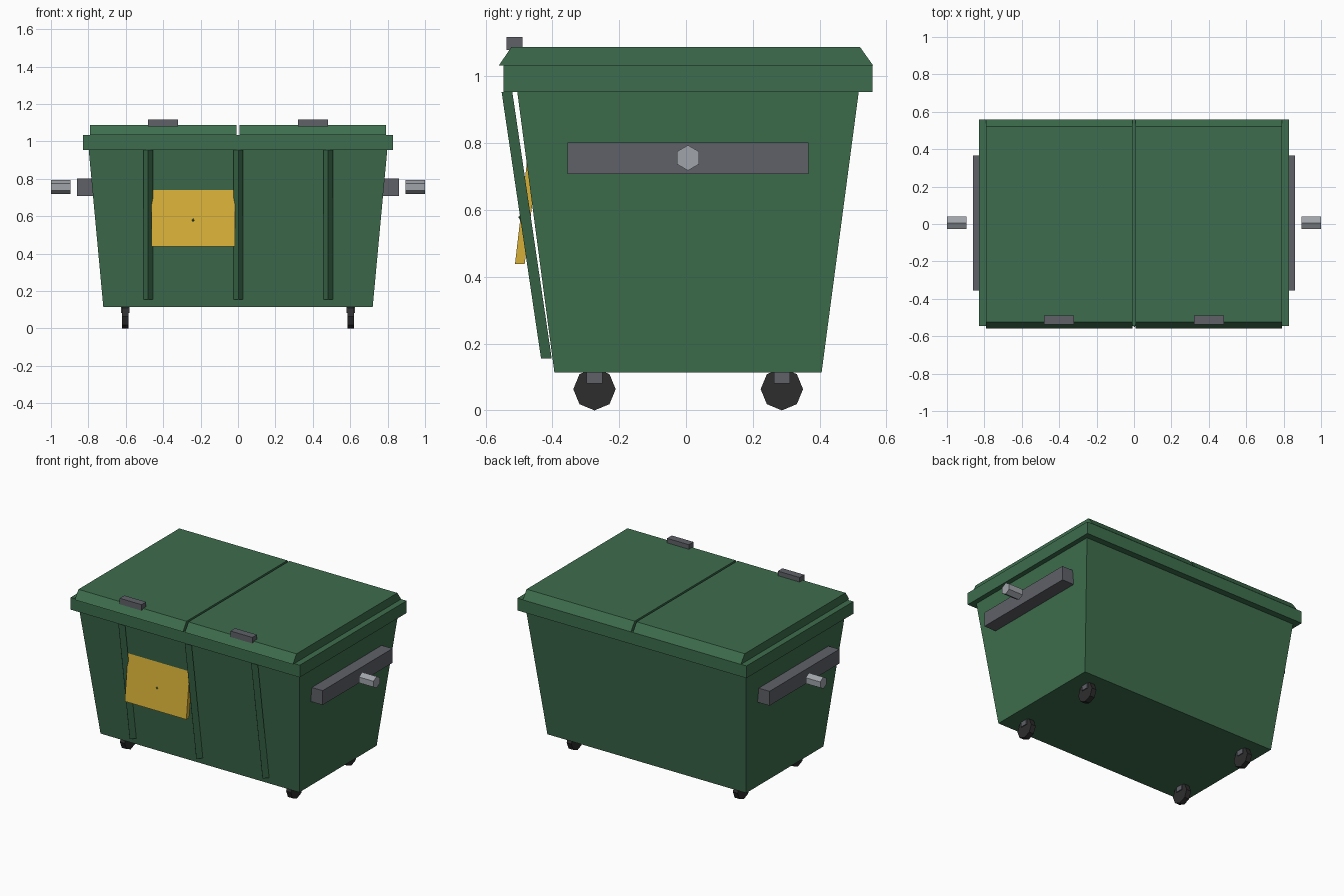
import bpy, math

if "Cube" in bpy.data.objects:
    bpy.data.objects.remove(bpy.data.objects["Cube"])


def material(name, rgb):
    m = bpy.data.materials.new(name)
    m.diffuse_color = (*rgb, 1)
    m.use_nodes = True
    m.node_tree.nodes["Principled BSDF"].inputs["Base Color"].default_value = m.diffuse_color
    return m


GREEN = material("bin green", (0.047, 0.155, 0.074))
YELLOW = material("panel yellow", (0.68, 0.43, 0.04))
STEEL = material("dark steel", (0.115, 0.12, 0.14))
PIN = material("light steel", (0.35, 0.37, 0.40))
RUBBER = material("black rubber", (0.027, 0.027, 0.027))


def loft(name, bottom, top, mat):
    """Solid between two matching loops of points."""
    n = len(bottom)
    faces = [tuple(reversed(range(n))), tuple(range(n, 2 * n))]
    faces += [(i, (i + 1) % n, n + (i + 1) % n, n + i) for i in range(n)]
    me = bpy.data.meshes.new(name)
    me.from_pydata(bottom + top, [], faces)
    me.materials.append(mat)
    ob = bpy.data.objects.new(name, me)
    bpy.context.collection.objects.link(ob)
    return ob


def rect(x0, x1, y0, y1, z):
    return [(x0, y0, z), (x1, y0, z), (x1, y1, z), (x0, y1, z)]


def box(name, x0, x1, y0, y1, z0, z1, mat):
    return loft(name, rect(x0, x1, y0, y1, z0), rect(x0, x1, y0, y1, z1), mat)


def disc(name, x0, x1, y, z, r, n, mat):
    """Flat-sided cylinder along x with a vertex pointing down."""
    ring = [(y + r * math.sin(2 * math.pi * i / n), z - r * math.cos(2 * math.pi * i / n))
            for i in range(n)]
    return loft(name, [(x0, *p) for p in ring], [(x1, *p) for p in ring], mat)


# Tapered body and rim
loft("body", rect(-0.72, 0.72, -0.394, 0.406, 0.113),
     rect(-0.80, 0.80, -0.508, 0.520, 0.975), GREEN)
box("rim", -0.83, 0.83, -0.546, 0.559, 0.953, 1.033, GREEN)

for side, s in (("left", -1), ("right", 1)):
    # Lid with sloped front and back edges, and its grip
    x0, x1 = sorted((s * 0.007, s * 0.79))
    loft(side + "_lid", rect(x0, x1, -0.56, 0.56, 1.033),
         rect(x0, x1, -0.523, 0.521, 1.088), GREEN)
    box(side + "_lid_grip", s * 0.401 - 0.079, s * 0.401 + 0.079,
        -0.538, -0.490, 1.079, 1.118, STEEL)
    # Lifting bar and hexagonal pin
    x0, x1 = sorted((s * 0.76, s * 0.862))
    box(side + "_lifting_bar", x0, x1, -0.355, 0.367, 0.708, 0.802, STEEL)
    x0, x1 = sorted((s * 0.895, s * 1.0))
    disc(side + "_lifting_pin", x0, x1, 0.006, 0.756, 0.038, 6, PIN)
    # Casters
    for end, y in (("front", -0.274), ("back", 0.287)):
        x = s * 0.602
        disc(f"{end}_{side}_wheel", x - 0.017, x + 0.017, y, 0.0635, 0.0635, 8, RUBBER)
        box(f"{end}_{side}_caster_bracket", x - 0.023, x + 0.023,
            y - 0.024, y + 0.024, 0.081, 0.13, STEEL)

# Leaning triangular ribs on the front
for i, x in enumerate((-0.48, 0.002, 0.482)):
    def tri(y, z):
        return [(x, y, z), (x + 0.025, y + 0.032, z), (x - 0.025, y + 0.032, z)]
    loft(f"front_rib_{i + 1}", tri(-0.434, 0.155), tri(-0.552, 0.953), GREEN)

# Yellow panel, tilted out at its bottom edge
loft("front_panel", rect(-0.462, -0.016, -0.512, -0.483, 0.438),
     rect(-0.462, -0.016, -0.476, -0.444, 0.747), YELLOW)

# Small faceted diamond stud on the panel
bpy.ops.mesh.primitive_cone_add(vertices=4, radius1=1, radius2=0, depth=2,
                                location=(-0.24, -0.490, 0.578),
                                rotation=(math.radians(90), 0, 0))
stud = bpy.context.object
stud.name = "panel_stud"
stud.scale = (0.027, 0.033, 0.012)
stud.data.materials.append(GREEN)
